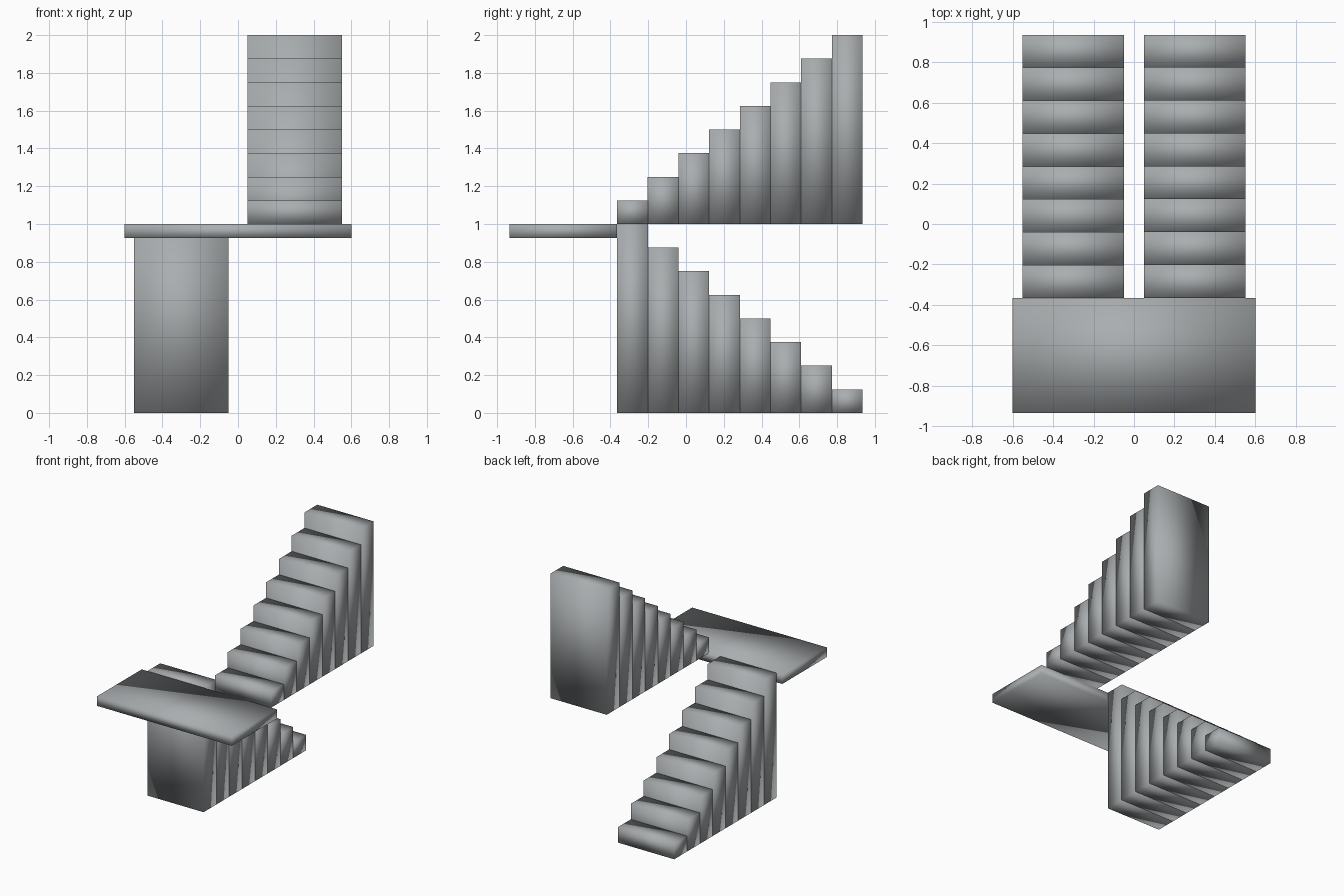
import bpy
import bmesh
from mathutils import Matrix, Vector

if "Cube" in bpy.data.objects:
    bpy.data.objects.remove(bpy.data.objects["Cube"], do_unlink=True)

STEPS = 8
RISE = 1.0 / STEPS
TREAD = 1.3 / STEPS
STAIR_FRONT = -0.365

concrete = bpy.data.materials.new("grey_concrete")
concrete.use_nodes = True
grey = (0.40, 0.42, 0.43, 1.0)
concrete.diffuse_color = grey
concrete.node_tree.nodes["Principled BSDF"].inputs["Base Color"].default_value = grey


def block(name, low, high):
    """Softly shaded block between two opposite corners."""
    low, high = Vector(low), Vector(high)
    bm = bmesh.new()
    bmesh.ops.create_cube(bm, size=1, matrix=Matrix.Diagonal((*(high - low), 1)))
    for face in bm.faces:
        face.smooth = True
    mesh = bpy.data.meshes.new(name)
    bm.to_mesh(mesh)
    bm.free()
    mesh.materials.append(concrete)
    obj = bpy.data.objects.new(name, mesh)
    obj.location = (low + high) / 2
    bpy.context.collection.objects.link(obj)


# Landing between the two flights
block("landing", (-0.6, -0.935, 0.925), (0.6, STAIR_FRONT, 1.0))

# Lower flight falls towards the back, upper flight climbs towards the back
for i in range(STEPS):
    y0 = STAIR_FRONT + i * TREAD
    y1 = y0 + TREAD
    block(f"lower_step_{STEPS - i}", (-0.55, y0, 0), (-0.05, y1, (STEPS - i) * RISE))
    block(f"upper_step_{i + 1}", (0.05, y0, 1), (0.55, y1, 1 + (i + 1) * RISE))
